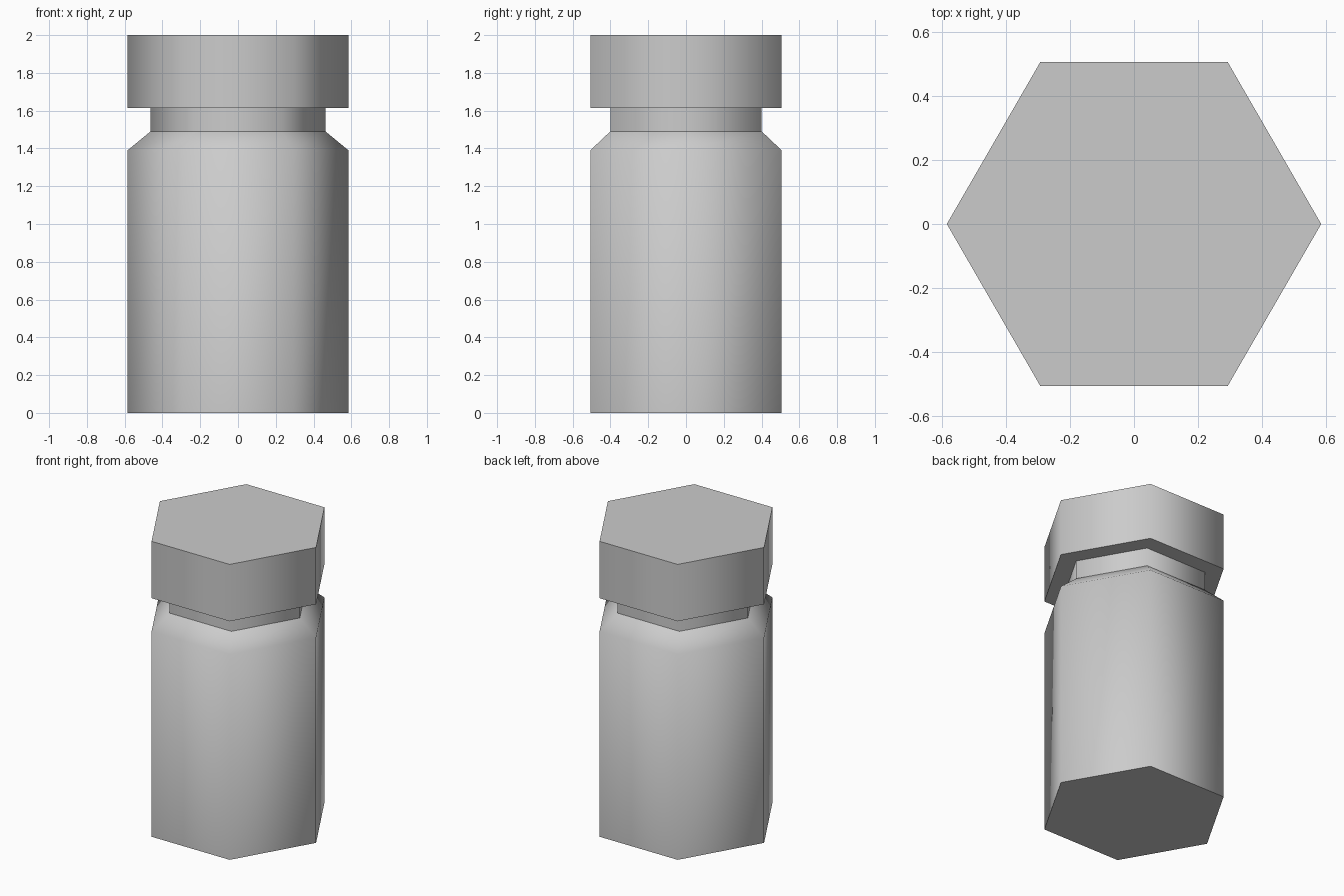
import bpy
import math

cube = bpy.data.objects.get("Cube")
if cube:
    bpy.data.objects.remove(cube, do_unlink=True)

SIDES = 6

grey = bpy.data.materials.new("plain_grey")
grey.use_nodes = True
colour = (0.6, 0.6, 0.6, 1)
grey.diffuse_color = colour
grey.node_tree.nodes["Principled BSDF"].inputs["Base Color"].default_value = colour


def hex_part(name, profile, bottom=False, top=False):
    """Stack six-sided rings from (radius, height) pairs, with optional end faces."""
    verts, faces = [], []
    for radius, z in profile:
        for i in range(SIDES):
            a = math.tau * i / SIDES
            verts.append((radius * math.cos(a), radius * math.sin(a), z))
    for r in range(len(profile) - 1):
        for i in range(SIDES):
            j = (i + 1) % SIDES
            low, high = r * SIDES, (r + 1) * SIDES
            faces.append((low + i, low + j, high + j, high + i))
    if bottom:
        faces.append(tuple(reversed(range(SIDES))))
    if top:
        faces.append(tuple(range(len(verts) - SIDES, len(verts))))
    mesh = bpy.data.meshes.new(name)
    mesh.from_pydata(verts, [], faces)
    mesh.materials.append(grey)
    obj = bpy.data.objects.new(name, mesh)
    bpy.context.collection.objects.link(obj)

    # Soft sides, crisp end faces
    bpy.ops.object.select_all(action="DESELECT")
    obj.select_set(True)
    bpy.context.view_layer.objects.active = obj
    bpy.ops.object.shade_smooth_by_angle(angle=math.radians(65))
    return obj


# Jar body with sloped shoulder, open where the neck begins
hex_part("jar_body", [(0.585, 0), (0.585, 1.39), (0.463, 1.49)], bottom=True)
# Narrow neck
hex_part("jar_neck", [(0.463, 1.49), (0.463, 1.615)])
# Lid
hex_part("jar_lid", [(0.585, 1.615), (0.585, 2)], bottom=True, top=True)
